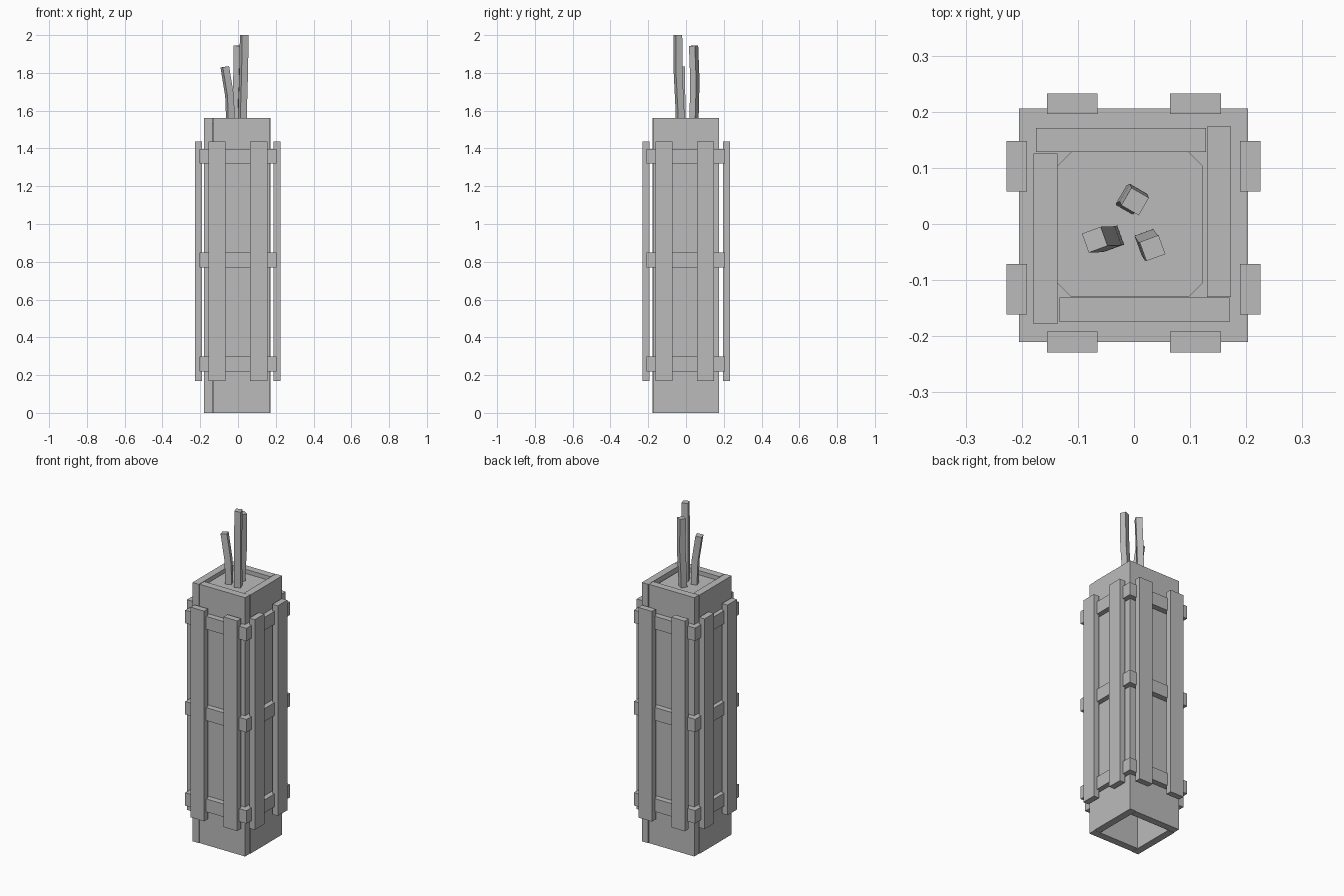
import bpy, bmesh, math
from mathutils import Vector

cube = bpy.data.objects.get("Cube")
if cube:
    bpy.data.objects.remove(cube, do_unlink=True)

grey = bpy.data.materials.new("plain_grey")
grey.use_nodes = True
grey.diffuse_color = (0.5, 0.5, 0.5, 1)
grey.node_tree.nodes["Principled BSDF"].inputs["Base Color"].default_value = (0.5, 0.5, 0.5, 1)


def finish(name, bm):
    bmesh.ops.recalc_face_normals(bm, faces=bm.faces)
    mesh = bpy.data.meshes.new(name)
    bm.to_mesh(mesh)
    bm.free()
    mesh.materials.append(grey)
    obj = bpy.data.objects.new(name, mesh)
    bpy.context.collection.objects.link(obj)
    return obj


def box(name, x, y, z, chamfer=0):
    """Box from (min, max) ranges, with optional chamfered upright edges."""
    bm = bmesh.new()
    bmesh.ops.create_cube(bm, size=1)
    for v in bm.verts:
        v.co = [r[0] if c < 0 else r[1] for c, r in zip(v.co, (x, y, z))]
    if chamfer:
        upright = [e for e in bm.edges if abs(e.verts[0].co.z - e.verts[1].co.z) > 0.01]
        bmesh.ops.bevel(bm, geom=upright, offset=chamfer, segments=1, affect='EDGES')
    return finish(name, bm)


def rod(name, path, side, turn):
    """Bent square bar through the path points, each ring square to the path."""
    bm = bmesh.new()
    pts = [Vector(p) for p in path]
    rings = []
    for i, p in enumerate(pts):
        along = pts[min(i + 1, len(pts) - 1)] - pts[max(i - 1, 0)]
        tilt = Vector((0, 0, 1)).rotation_difference(along)
        ring = []
        for k in range(4):
            a = math.radians(turn + 45 + 90 * k)
            r = side / math.sqrt(2)
            ring.append(bm.verts.new(p + tilt @ Vector((r * math.cos(a), r * math.sin(a), 0))))
        rings.append(ring)
    for low, high in zip(rings, rings[1:]):
        for k in range(4):
            n = (k + 1) % 4
            bm.faces.new((low[k], low[n], high[n], high[k]))
    bm.faces.new(rings[0][::-1])
    bm.faces.new(rings[-1])
    return finish(name, bm)


# Form panels, overlapping like a pinwheel
HEIGHT = (0, 1.56)
box("front_panel", (-0.133, 0.170), (-0.175, -0.131), HEIGHT)
box("back_panel", (-0.175, 0.128), (0.128, 0.171), HEIGHT)
box("left_panel", (0.130, 0.173), (-0.130, 0.174), HEIGHT)
box("right_panel", (-0.179, -0.136), (-0.178, 0.126), HEIGHT)

# Poured column with chamfered corners
box("column_core", (-0.136, 0.122), (-0.130, 0.128), (0.25, 1.535), 0.024)

# Horizontal clamps
for label, z in (("lower", 0.22), ("middle", 0.77), ("upper", 1.32)):
    box(label + "_clamp", (-0.205, 0.203), (-0.210, 0.206), (z, z + 0.078))

# Upright battens, a pair on each side
RISE = (0.17, 1.437)
for label, x in (("right", (-0.155, -0.065)), ("left", (0.064, 0.155))):
    box("front_batten_" + label, x, (-0.229, -0.192), RISE)
    box("back_batten_" + label, x, (0.196, 0.233), RISE)
for label, y in (("front", (-0.161, -0.071)), ("back", (0.058, 0.148))):
    box("right_batten_" + label, (-0.227, -0.191), y, RISE)
    box("left_batten_" + label, (0.189, 0.225), y, RISE)

# Reinforcing bars sticking out of the top
rods = [
    rod("tall_bar", [(0.024, -0.031, 1.45), (0.024, -0.032, 1.6),
                     (0.03, -0.042, 1.8), (0.033, -0.043, 2.0)], 0.036, 20),
    rod("middle_bar", [(-0.009, 0.038, 1.45), (-0.007, 0.044, 1.62),
                       (-0.001, 0.047, 1.76), (0.002, 0.040, 1.944)], 0.036, -30),
    rod("short_bar", [(-0.040, -0.026, 1.45), (-0.041, -0.026, 1.58),
                      (-0.045, -0.027, 1.68), (-0.070, -0.028, 1.832)], 0.036, 20),
]
bpy.ops.object.select_all(action='DESELECT')
for r in rods:
    r.select_set(True)
bpy.context.view_layer.objects.active = rods[0]
bpy.ops.object.shade_smooth_by_angle(angle=math.radians(30))
